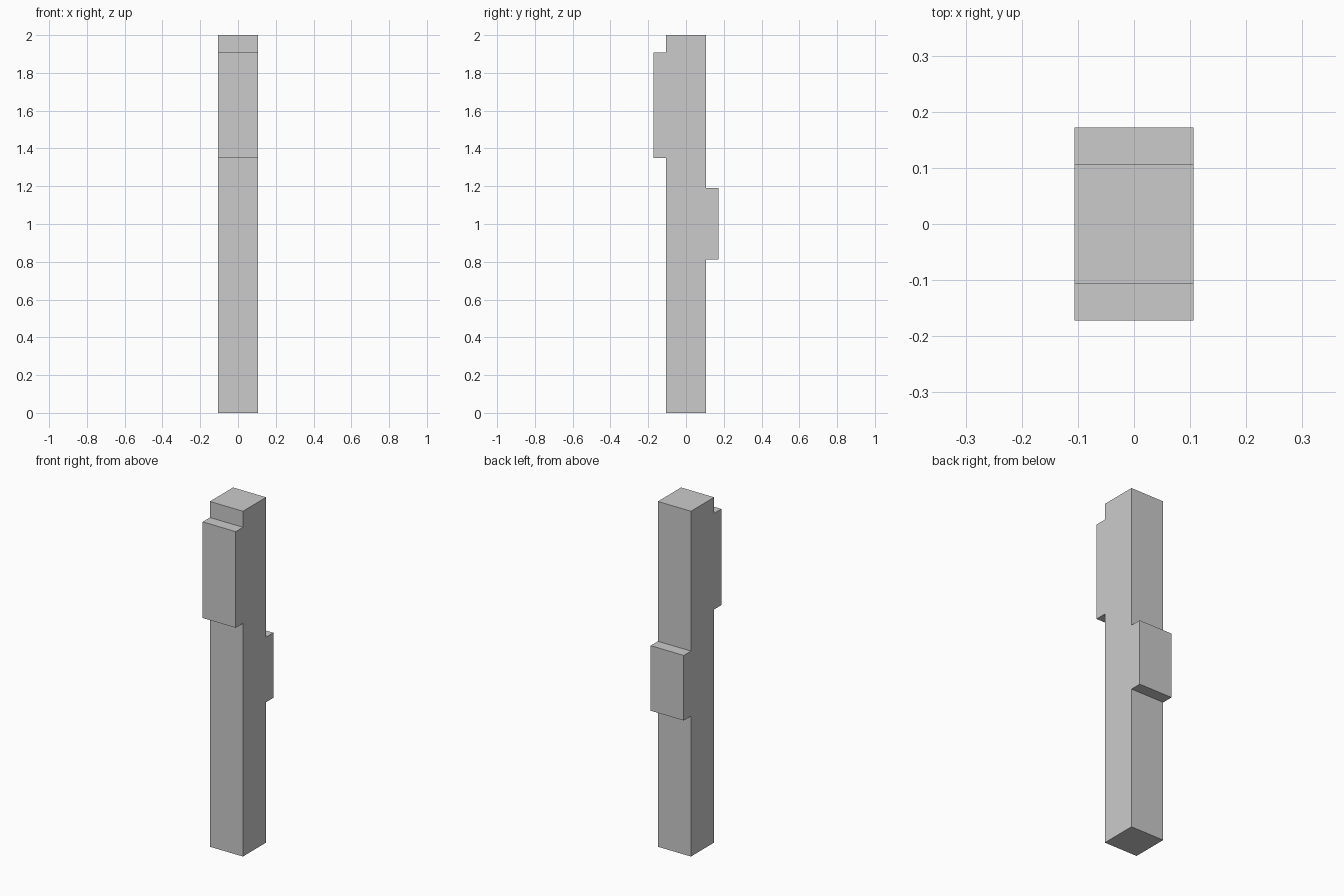
import bpy
import bmesh

if "Cube" in bpy.data.objects:
    bpy.data.objects.remove(bpy.data.objects["Cube"])

HALF_WIDTH = 0.106   # half of the square post
REACH = 0.172        # how far the raised blocks stand out from the centre

grey = bpy.data.materials.new("light grey")
grey.diffuse_color = (0.6, 0.6, 0.6, 1.0)
grey.use_nodes = True
grey.node_tree.nodes["Principled BSDF"].inputs["Base Color"].default_value = grey.diffuse_color

# Side profile (y, z): square post with a high front block and a lower back block
profile = [
    (-HALF_WIDTH, 0.0), (HALF_WIDTH, 0.0),
    (HALF_WIDTH, 0.813), (REACH, 0.813), (REACH, 1.19), (HALF_WIDTH, 1.19),
    (HALF_WIDTH, 2.0), (-HALF_WIDTH, 2.0),
    (-HALF_WIDTH, 1.907), (-REACH, 1.907), (-REACH, 1.35), (-HALF_WIDTH, 1.35),
]

# Extrude the profile across the width of the post
bm = bmesh.new()
side = bm.faces.new([bm.verts.new((-HALF_WIDTH, y, z)) for y, z in profile])
result = bmesh.ops.extrude_face_region(bm, geom=[side], use_keep_orig=True)
moved = [v for v in result["geom"] if isinstance(v, bmesh.types.BMVert)]
bmesh.ops.translate(bm, verts=moved, vec=(2 * HALF_WIDTH, 0, 0))
bmesh.ops.recalc_face_normals(bm, faces=bm.faces)

mesh = bpy.data.meshes.new("notched_post")
bm.to_mesh(mesh)
bm.free()
mesh.materials.append(grey)
bpy.context.collection.objects.link(bpy.data.objects.new("notched_post", mesh))
